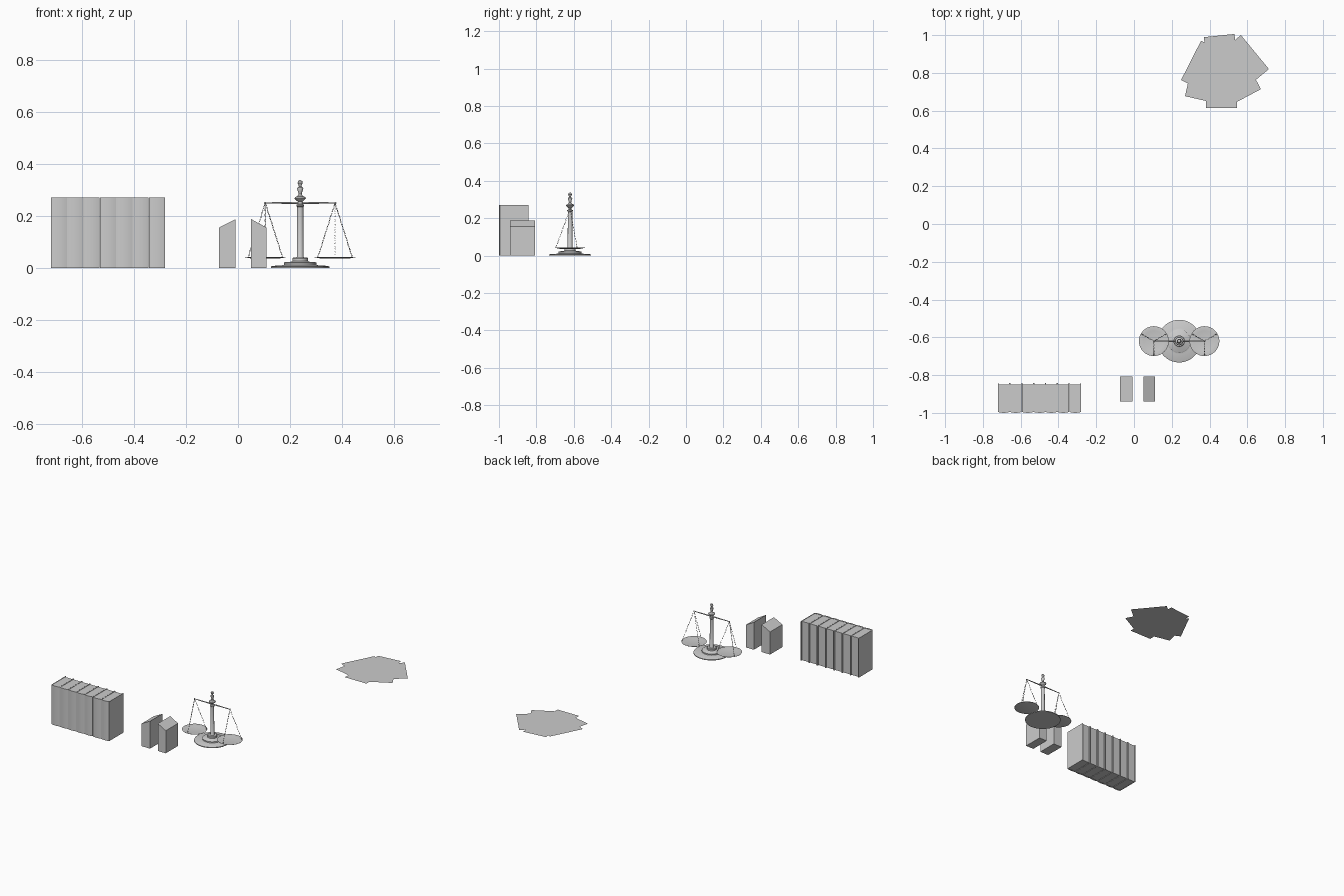
import bpy, bmesh, math
from mathutils import Vector, Matrix

if "Cube" in bpy.data.objects:
    bpy.data.objects.remove(bpy.data.objects["Cube"])


def finish(name, bm, smooth=False):
    bmesh.ops.recalc_face_normals(bm, faces=bm.faces)
    me = bpy.data.meshes.new(name)
    bm.to_mesh(me)
    bm.free()
    ob = bpy.data.objects.new(name, me)
    bpy.context.collection.objects.link(ob)
    if smooth:
        bpy.ops.object.select_all(action='DESELECT')
        ob.select_set(True)
        bpy.context.view_layer.objects.active = ob
        bpy.ops.object.shade_smooth_by_angle(angle=math.radians(35))
    return ob


def prism(name, pts, move, smooth=False):
    """Extrude a closed outline of 3D points along a vector."""
    bm = bmesh.new()
    face = bm.faces.new([bm.verts.new(p) for p in pts])
    new = bmesh.ops.extrude_face_region(bm, geom=[face])['geom']
    bmesh.ops.translate(bm, vec=move, verts=[v for v in new if isinstance(v, bmesh.types.BMVert)])
    return finish(name, bm, smooth)


def lathe(name, profile, x, y, n=32):
    bm = bmesh.new()
    vs = [bm.verts.new((x + r, y, z)) for r, z in profile]
    es = [bm.edges.new(p) for p in zip(vs, vs[1:])]
    bmesh.ops.spin(bm, geom=vs + es, cent=(x, y, 0), axis=(0, 0, 1),
                   angle=math.tau, steps=n, use_duplicate=False)
    bmesh.ops.remove_doubles(bm, verts=bm.verts, dist=1e-5)
    return finish(name, bm, True)


def add_link(bm, m, length, width, t, n=10, k=4):
    """One elongated chain ring, long axis along local z."""
    rings = []
    for i in range(n):
        a = math.tau * i / n
        d = Vector((math.cos(a), 0, math.sin(a)))
        c = Vector((d.x * width, 0, d.z * length))
        rings.append([bm.verts.new(m @ (c + t * (math.cos(b) * d + math.sin(b) * Vector((0, 1, 0)))))
                      for b in (math.tau * j / k for j in range(k))])
    for i in range(n):
        p, q = rings[i], rings[(i + 1) % n]
        for j in range(k):
            bm.faces.new((p[j], p[(j + 1) % k], q[(j + 1) % k], q[j]))


def chain(name, a, b, count=20):
    a, b = Vector(a), Vector(b)
    d = b - a
    rot = d.to_track_quat('Z', 'Y').to_matrix().to_4x4()
    bm = bmesh.new()
    for i in range(count):
        m = (Matrix.Translation(a + d * (i + .5) / count) @ rot
             @ Matrix.Rotation(math.pi / 2 * (i % 2), 4, 'Z'))
        add_link(bm, m, d.length / count * .6, .0022, .0007)
    finish(name, bm, True)


# Row of books: U-shaped cover with slightly rounded spine, recessed pages
W, X0, BACK = .44 / 7, -.72, -.842
for i in range(7):
    a, b, t = X0 + i * W + .0004, X0 + (i + 1) * W - .0004, .003
    m = (a + b) / 2
    spine = [(a, -.995), (a + .012, -.9985), (m, -1.0), (b - .012, -.9985), (b, -.995)]
    outline = spine + [(b, BACK), (b - t, BACK), (b - t, -.992), (a + t, -.992), (a + t, BACK), (a, BACK)]
    prism(f"book_cover_{i + 1}", [(x, y, 0) for x, y in outline], (0, 0, .27), True)
    prism(f"book_pages_{i + 1}", [(a + t, -.992, .002), (b - t, -.992, .002),
                                  (b - t, -.850, .002), (a + t, -.850, .002)], (0, 0, .266))

# Pair of bookends with sloping tops
for name, outer, inner in (("bookend_left", -.073, -.009), ("bookend_right", .11, .05)):
    prism(name, [(outer, -.94, 0), (inner, -.94, 0), (inner, -.94, .188), (outer, -.94, .155)],
          (0, .133, 0))

# Balance scale: turned base, column and finial
CX, CY = .239, -.62
lathe("scale_base", [(0, 0), (.113, 0), (.113, .005), (.106, .008), (.07, .010), (.062, .012),
                     (.062, .020), (.058, .023), (.034, .024), (.030, .027), (.030, .037),
                     (.027, .040), (0, .040)], CX, CY, 40)
lathe("scale_column", [(0, .038), (.016, .038), (.0125, .044), (.012, .235), (.015, .238),
                       (.015, .243), (.009, .246), (.009, .255), (.013, .258), (.022, .267),
                       (.020, .272), (.010, .277), (.006, .285), (.008, .293), (.012, .304),
                       (.011, .309), (.005, .313), (.006, .318), (.010, .326), (.008, .334),
                       (0, .338)], CX, CY, 24)

# Beam
H = .25
bm = bmesh.new()
for s in (-1, 1):
    bmesh.ops.create_cone(bm, cap_ends=True, segments=12, radius1=.0042, radius2=.0022, depth=.137,
                          matrix=Matrix.Translation((CX + s * .0685, CY, H))
                          @ Matrix.Rotation(s * math.pi / 2, 4, 'Y'))
    bmesh.ops.create_uvsphere(bm, u_segments=12, v_segments=8, radius=.004,
                              matrix=Matrix.Translation((CX + s * .135, CY, H)))
finish("scale_beam", bm, True)

# Pans, each hung from three chains
for side, s in (("left", -1), ("right", 1)):
    px = CX + s * .134
    lathe(f"pan_{side}", [(0, .036), (.055, .0365), (.078, .041), (.079, .0425), (.077, .043),
                          (.055, .0385), (0, .038)], px, CY, 40)
    for j, deg in enumerate((30, 150, 270)):
        a = math.radians(deg)
        chain(f"chain_{side}_{j + 1}", (px, CY, H),
              (px + .076 * math.cos(a), CY + .076 * math.sin(a), .042))

# Scattered loose sheets: corner, direction of long edge, turn to the short edge
L, S = .233, .163
sheets = [((.381, .614), 90, -1), ((.672, .714), 118, 1), ((.270, .677), 77, -1),
          ((.370, .989), -84, 1), ((.249, .762), 63, -1), ((.566, 1.0), -50.5, -1)]
for i, ((x, y), deg, turn) in enumerate(sheets):
    a = math.radians(deg)
    u = Vector((math.cos(a), math.sin(a), 0)) * L
    v = Vector((-math.sin(a), math.cos(a), 0)) * S * turn
    p = Vector((x, y, .0004 * (i + 1)))
    bm = bmesh.new()
    f = bm.faces.new([bm.verts.new(q) for q in (p, p + u, p + u + v, p + v)])
    ob = finish(f"paper_sheet_{i + 1}", bm)
    if ob.data.polygons[0].normal.z < 0:
        ob.data.flip_normals()
